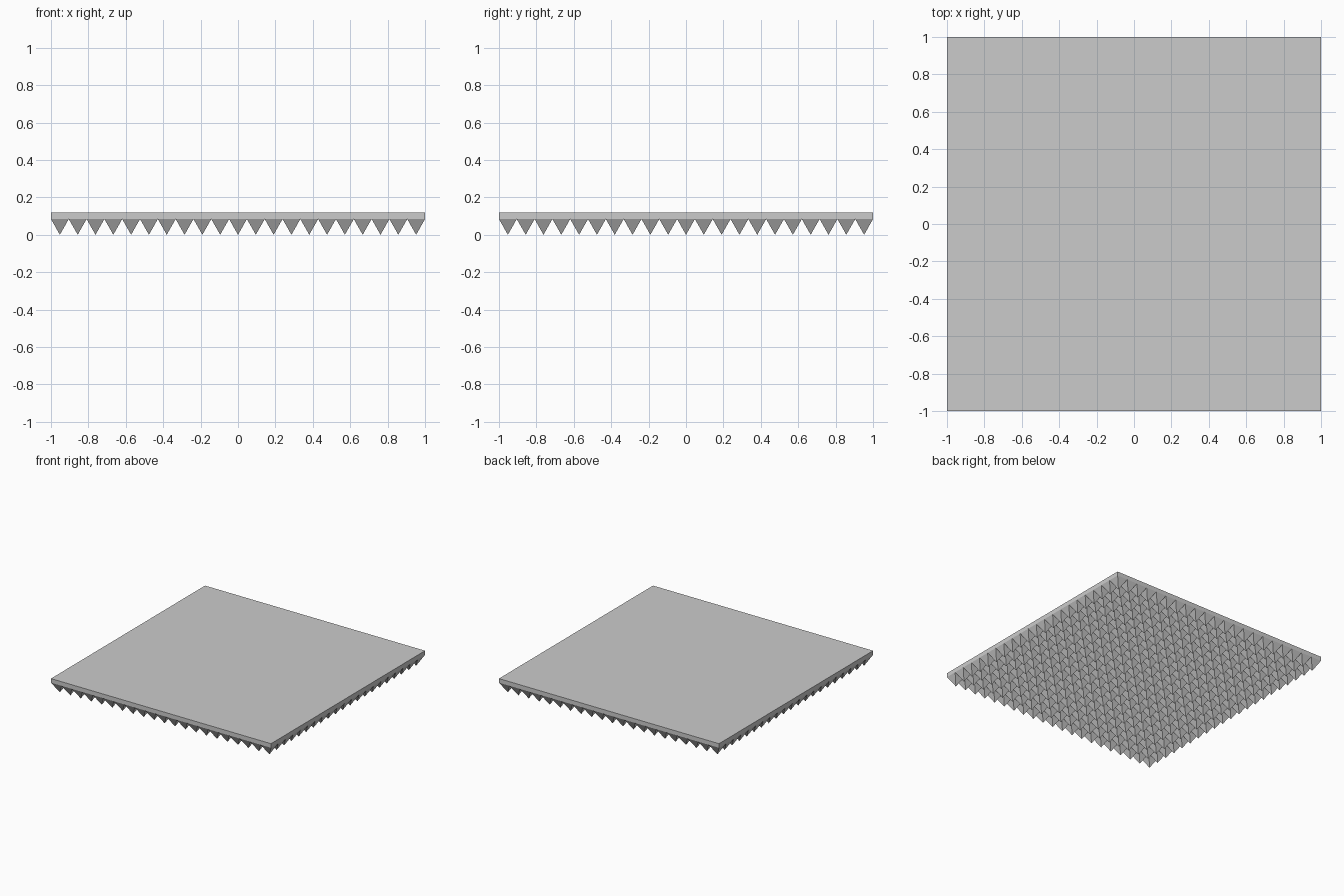
import bpy
import bmesh

if "Cube" in bpy.data.objects:
    bpy.data.objects.remove(bpy.data.objects["Cube"])

COUNT = 21            # studs per side
PITCH = 2.0 / COUNT   # stud base width
STUD_H = 0.084
TOP = 0.118

grey = bpy.data.materials.new("light grey")
grey.diffuse_color = (0.6, 0.6, 0.6, 1.0)
grey.use_nodes = True
grey.node_tree.nodes["Principled BSDF"].inputs["Base Color"].default_value = grey.diffuse_color


def add_object(name, bm):
    bmesh.ops.recalc_face_normals(bm, faces=bm.faces)
    mesh = bpy.data.meshes.new(name)
    bm.to_mesh(mesh)
    bm.free()
    mesh.materials.append(grey)
    obj = bpy.data.objects.new(name, mesh)
    bpy.context.collection.objects.link(obj)
    return obj


# Flat square slab
bm = bmesh.new()
bmesh.ops.create_cube(bm, size=1.0)
bmesh.ops.scale(bm, vec=(2.0, 2.0, TOP - STUD_H), verts=bm.verts)
bmesh.ops.translate(bm, vec=(0, 0, (TOP + STUD_H) / 2), verts=bm.verts)
add_object("slab", bm)

# One downward four-sided pyramid in the corner, repeated as a grid
bm = bmesh.new()
h = PITCH / 2
tip = bm.verts.new((0, 0, 0))
base = [bm.verts.new((x * h, y * h, STUD_H))
        for x, y in ((-1, -1), (1, -1), (1, 1), (-1, 1))]
for i in range(4):
    bm.faces.new((tip, base[(i + 1) % 4], base[i]))
bm.faces.new(base)
studs = add_object("pyramid_studs", bm)
studs.location = (-1 + h, -1 + h, 0)
for axis in range(2):
    array = studs.modifiers.new("rows" if axis else "columns", 'ARRAY')
    array.count = COUNT
    array.use_relative_offset = False
    array.use_constant_offset = True
    offset = [0.0, 0.0, 0.0]
    offset[axis] = PITCH
    array.constant_offset_displace = offset
